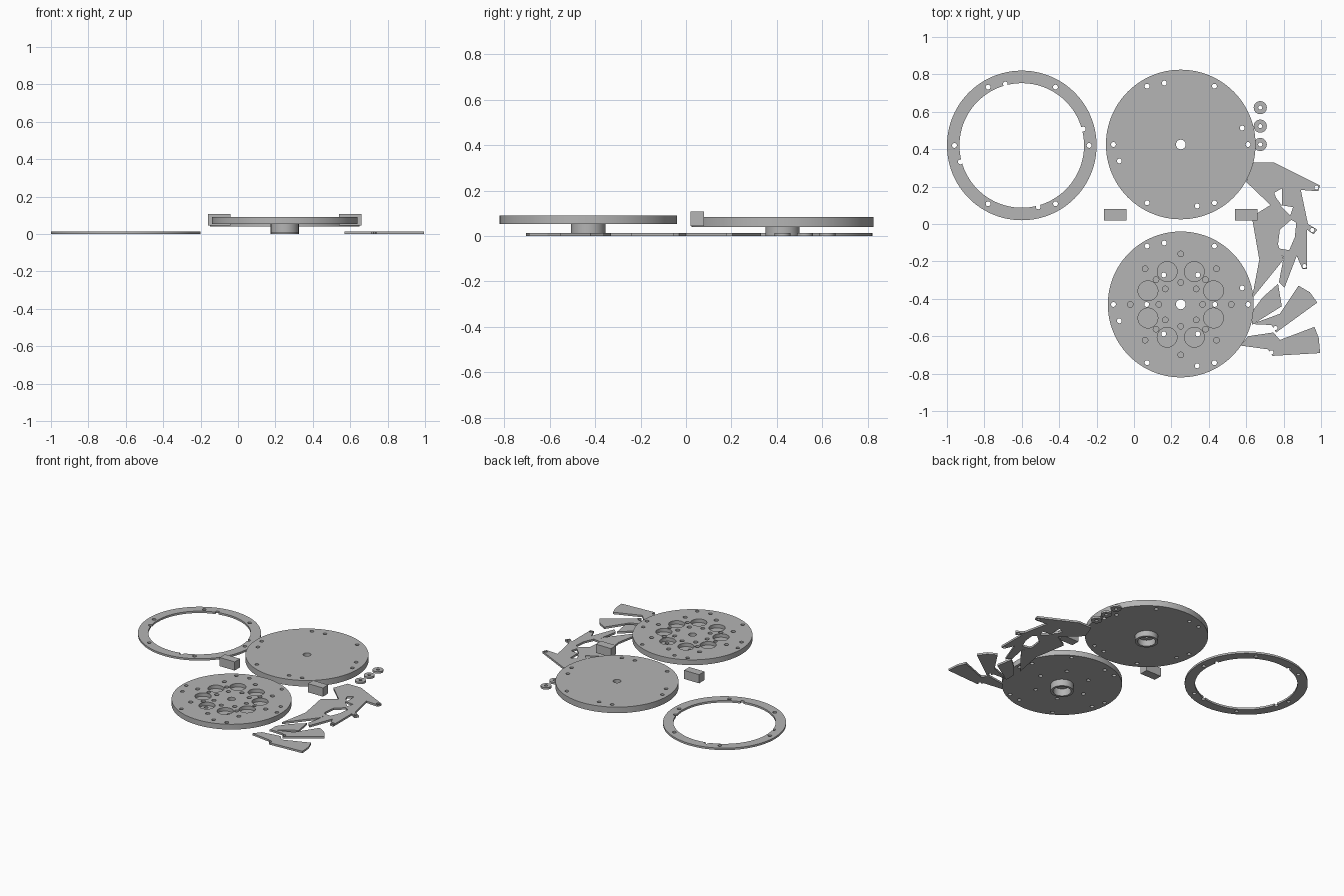
import bpy, bmesh
from math import pi, sin, cos, radians
from mathutils import Matrix

cube = bpy.data.objects.get("Cube")
if cube:
    bpy.data.objects.remove(cube, do_unlink=True)

grey = bpy.data.materials.new("plain grey")
grey.use_nodes = True
colour = (0.46, 0.46, 0.46, 1)
grey.diffuse_color = colour
grey.node_tree.nodes["Principled BSDF"].inputs["Base Color"].default_value = colour

THICK = 0.014   # sheet parts
HOLE = 0.013    # screw hole radius


def make_object(name, bm):
    bmesh.ops.recalc_face_normals(bm, faces=bm.faces)
    mesh = bpy.data.meshes.new(name)
    bm.to_mesh(mesh)
    bm.free()
    obj = bpy.data.objects.new(name, mesh)
    bpy.context.collection.objects.link(obj)
    mesh.materials.append(grey)
    return obj


def add_cylinder(bm, x, y, r, low, high, sides):
    bmesh.ops.create_cone(bm, cap_ends=True, segments=sides, radius1=r, radius2=r,
                          depth=high - low,
                          matrix=Matrix.Translation((x, y, (low + high) / 2)))


def cylinder(name, x, y, r, low, high, sides=96):
    bm = bmesh.new()
    add_cylinder(bm, x, y, r, low, high, sides)
    return make_object(name, bm)


def plate(name, points):
    bm = bmesh.new()
    face = bm.faces.new([bm.verts.new((x, y, 0)) for x, y in points])
    top = bmesh.ops.extrude_face_region(bm, geom=[face])["geom"]
    bmesh.ops.translate(bm, vec=(0, 0, THICK),
                        verts=[v for v in top if isinstance(v, bmesh.types.BMVert)])
    return make_object(name, bm)


def combine(obj, other, operation):
    mod = obj.modifiers.new("combine", "BOOLEAN")
    mod.operation = operation
    mod.solver = "EXACT"
    mod.use_self = True
    mod.object = other
    bpy.context.view_layer.objects.active = obj
    bpy.ops.object.modifier_apply(modifier=mod.name)
    bpy.data.objects.remove(other, do_unlink=True)


def drill(obj, holes, low=-1, high=1, sides=20):
    """Cut round holes given as (x, y, radius)."""
    bm = bmesh.new()
    for x, y, r in holes:
        add_cylinder(bm, x, y, r, low, high, sides)
    combine(obj, make_object("cutter", bm), "DIFFERENCE")


def circle(x, y, r, count, start, size):
    angles = [radians(start) + 2 * pi * i / count for i in range(count)]
    return [(x + r * cos(a), y + r * sin(a), size) for a in angles]


def rim_holes(x, y):
    return circle(x, y, 0.36, 6, 0, HOLE) + circle(x, y, 0.34, 4, 15, HOLE)


def finish(obj):
    bpy.ops.object.select_all(action="DESELECT")
    obj.select_set(True)
    bpy.context.view_layer.objects.active = obj
    bpy.ops.object.shade_smooth_by_angle(angle=radians(30))


# Flat ring, its inner screw holes notching the edge
ring = cylinder("flat_ring", -0.6, 0.42, 0.4, 0, THICK)
drill(ring, [(-0.6, 0.42, 0.333)], sides=96)
drill(ring, rim_holes(-0.6, 0.42))
finish(ring)


# Discs, each with a hollow boss underneath
def disc(name, x, y, r, low, high, bottom):
    body = cylinder(name, x, y, r, low, high)
    combine(body, cylinder("boss", x, y, 0.075, bottom, low + 0.01, 48), "UNION")
    drill(body, [(x, y, 0.058)], -1, low + 0.004, 48)
    drill(body, rim_holes(x, y) + [(x, y, 0.026)])
    return body


cover = disc("cover_disc", 0.25, 0.425, 0.4, 0.04, 0.083, 0)
finish(cover)

cx, cy = 0.25, -0.43
base = disc("pocket_disc", cx, cy, 0.39, 0.053, 0.091, 0.005)
drill(base, circle(cx, cy, 0.19, 8, 22.5, 0.053), 0.066, 1, 40)
drill(base, circle(cx, cy, 0.27, 8, 0, 0.015)
      + circle(cx, cy, 0.117, 8, 0, 0.015)
      + circle(cx, cy, 0.187, 4, 45, 0.015), 0.066, 1)
drill(base, circle(cx, cy, 0.182, 6, 0, HOLE))
finish(base)

# Two small blocks
for side, x in (("right", -0.1), ("left", 0.6)):
    bm = bmesh.new()
    bmesh.ops.create_cube(bm, size=1, matrix=Matrix.Translation((x, 0.05, 0.076))
                          @ Matrix.Diagonal((0.12, 0.06, 0.062, 1)))
    make_object(side + "_block", bm)

# Row of washers
for y in (0.425, 0.523, 0.622):
    washer = cylinder("washer", 0.675, y, 0.035, 0, THICK, 32)
    drill(washer, [(0.675, y, 0.011)])
    finish(washer)

# Loose flat blades, with a pivot hole where there is one
blades = [
    ("top_blade", [(.745, .33), (.995, .205), (.985, .175), (.79, .19), (.72, .15),
                   (.6, .225), (.64, .33)], (.975, .195)),
    ("upper_blade", [(.6, .225), (.71, .12), (.76, .07), (.79, .1), (.76, .14),
                     (.74, .19), (.7, .25)], None),
    ("hooked_blade", [(.79, .2), (.89, .19), (.93, 0), (.98, -.03), (.96, -.055),
                      (.91, -.02), (.83, .03), (.85, .09), (.79, .1)], (.953, -.032)),
    ("long_blade", [(.63, .04), (.76, .12), (.85, .03), (.78, -.03), (.77, -.11),
                    (.8, -.19), (.63, -.4), (.67, -.19)], None),
    ("forked_blade", [(.87, .03), (.925, -.02), (.925, -.24), (.9, -.24), (.87, -.17),
                      (.805, -.34), (.775, -.31), (.8, -.18), (.77, -.13),
                      (.83, -.14), (.86, -.07)], (.911, -.225)),
    ("inner_fan_blade", [(.77, -.32), (.79, -.44), (.63, -.54), (.63, -.47),
                         (.69, -.39)], None),
    ("outer_fan_blade", [(.88, -.33), (.94, -.365), (.98, -.42), (.76, -.58),
                         (.735, -.54), (.63, -.535), (.78, -.48)], (.757, -.556)),
    ("bottom_blade", [(.965, -.55), (.988, -.61), (.995, -.69), (.74, -.705),
                      (.715, -.67), (.57, -.65), (.61, -.6), (.745, -.58),
                      (.78, -.62)], (.735, -.686)),
]
for name, points, pivot in blades:
    blade = plate(name, points)
    if pivot:
        drill(blade, [(*pivot, 0.011)])
